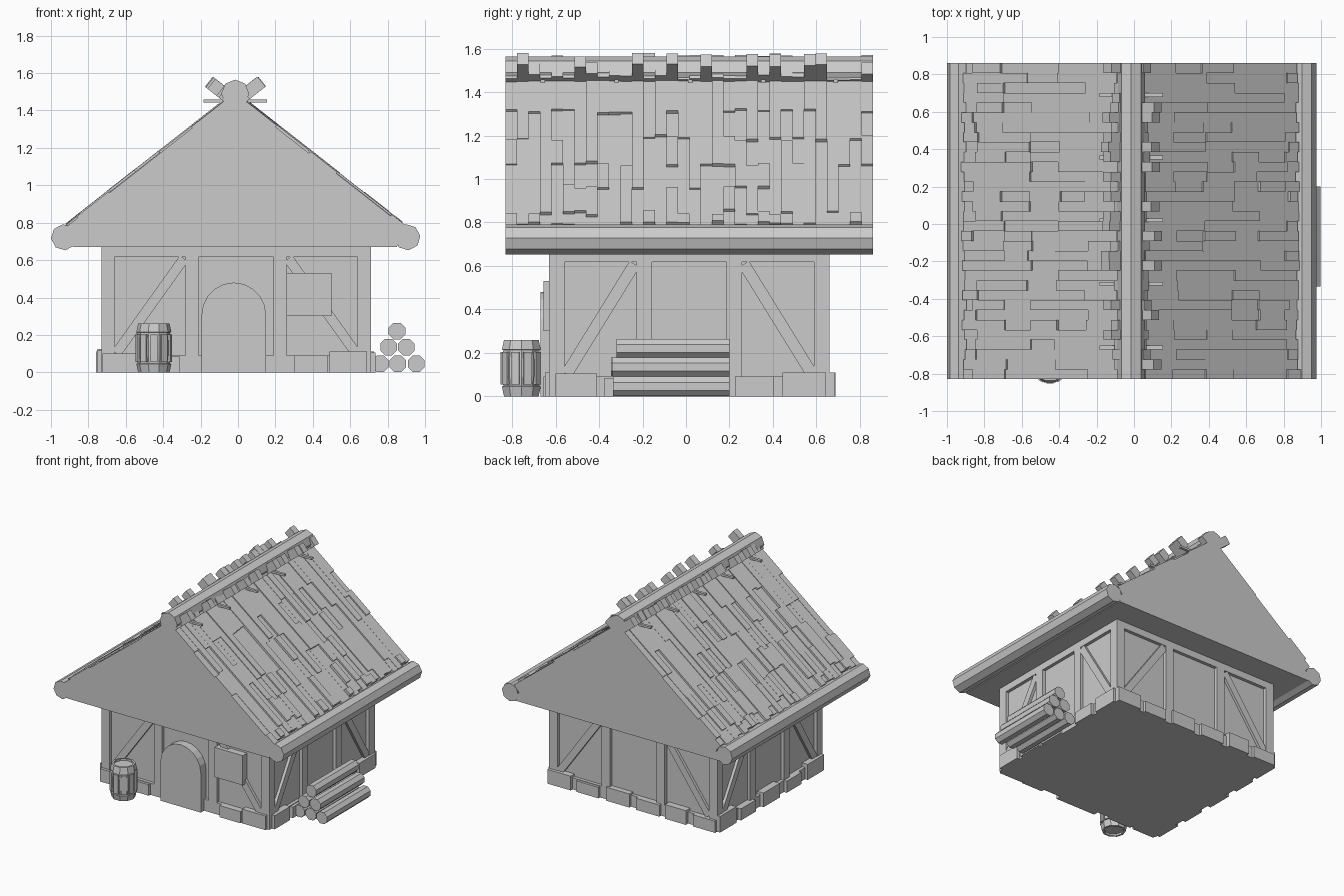
import bpy, bmesh, random
from math import pi, radians, cos, sin, atan2, hypot
from mathutils import Matrix, Vector

if "Cube" in bpy.data.objects:
    bpy.data.objects.remove(bpy.data.objects["Cube"])

random.seed(7)
CX, CY = -0.01, 0.015          # wall centre
RX = -0.015                    # ridge centre
Y0, Y1 = -0.83, 0.86           # roof ends


def finish(name, bm):
    bmesh.ops.recalc_face_normals(bm, faces=bm.faces[:])
    me = bpy.data.meshes.new(name)
    bm.to_mesh(me)
    bm.free()
    ob = bpy.data.objects.new(name, me)
    bpy.context.collection.objects.link(ob)
    return ob


def box(bm, lo, hi, mat=Matrix()):
    lo, hi = Vector(lo), Vector(hi)
    s = hi - lo
    m = mat @ Matrix.Translation((lo + hi) / 2) @ Matrix.Diagonal((s.x, s.y, s.z, 1))
    bmesh.ops.create_cube(bm, size=1, matrix=m)


def prism(bm, pts, y0, y1):
    """Extrude an x-z outline from y0 to y1."""
    f = bm.faces.new([bm.verts.new((x, y0, z)) for x, z in pts])
    r = bmesh.ops.extrude_face_region(bm, geom=[f])
    vs = [v for v in r["geom"] if isinstance(v, bmesh.types.BMVert)]
    bmesh.ops.translate(bm, verts=vs, vec=(0, y1 - y0, 0))


def log(bm, x, z, r, y0, y1, n=8, turn=0.0):
    prism(bm, [(x + r * cos(turn + 2 * pi * i / n), z + r * sin(turn + 2 * pi * i / n))
               for i in range(n)], y0, y1)


# Wall infill core
bm = bmesh.new()
box(bm, (CX - 0.695, CY - 0.62, 0), (CX + 0.695, CY + 0.62, 0.68))
finish("wall_panels", bm)

# Timber frame and foundation stones, wall by wall (u along wall, -y outward)
frame, stones = bmesh.new(), bmesh.new()
FRONT = [(-0.62, 0.19, 0.10), (-0.40, 0.2, 0.085), (0.40, 0.18, 0.09), (0.60, 0.2, 0.11)]
SIDE = [(-0.52, 0.19, 0.105), (-0.29, 0.2, 0.085), (-0.06, 0.2, 0.1),
        (0.30, 0.18, 0.09), (0.53, 0.2, 0.11)]
BACK = [(-0.62, 0.2, 0.11), (-0.38, 0.19, 0.085), (-0.12, 0.2, 0.105),
        (0.14, 0.2, 0.09), (0.38, 0.18, 0.11), (0.62, 0.19, 0.09)]
LEFT = [(-0.54, 0.2, 0.125), (-0.3, 0.18, 0.09), (-0.02, 0.2, 0.11),
        (0.26, 0.18, 0.09), (0.53, 0.2, 0.12)]
for k, blocks in enumerate((FRONT, SIDE, BACK, LEFT)):
    half, dist, inner = (0.72, 0.645, 0.235) if k % 2 == 0 else (0.645, 0.72, 0.207)
    M = Matrix.Translation((CX, CY, 0)) @ Matrix.Rotation(k * pi / 2, 4, 'Z')
    for s in (-1, 1):
        for c in (s * (half - 0.035), s * inner):
            box(frame, (c - 0.035, -dist, 0), (c + 0.035, -dist + 0.07, 0.675), M)
        # diagonal brace running up towards the middle
        ax, az, bx, bz = half - 0.085, 0.11, inner + 0.05, 0.60
        L, a = hypot(ax - bx, bz - az), atan2(bz - az, s * (bx - ax))
        B = M @ Matrix.Translation((s * (ax + bx) / 2, 0, (az + bz) / 2)) @ Matrix.Rotation(-a, 4, 'Y')
        box(frame, (-L / 2 - 0.01, -dist + 0.003, -0.027), (L / 2 + 0.01, -dist + 0.04, 0.027), B)
    box(frame, (-half, -dist, 0), (half, -dist + 0.07, 0.09), M)
    box(frame, (-half, -dist, 0.617), (half, -dist + 0.07, 0.675), M)
    for u, w, h in blocks:
        box(stones, (u - w / 2, -dist - random.uniform(0.018, 0.03), 0),
            (u + w / 2, -dist + 0.05, h), M)
finish("timber_frame", frame)
finish("foundation_stones", stones)

# Arched door
bm = bmesh.new()
pts = [(-0.195, 0), (0.15, 0)] + [
    (-0.0225 + 0.1725 * cos(pi * i / 10), 0.305 + 0.175 * sin(pi * i / 10)) for i in range(11)]
prism(bm, pts, -0.67, -0.60)
finish("door", bm)

# Window shutter
bm = bmesh.new()
box(bm, (0.26, -0.657, 0.30), (0.50, -0.60, 0.53))
finish("window_shutter", bm)

# Solid gable under the planks
bm = bmesh.new()
prism(bm, [(-0.88, 0.67), (0.85, 0.67), (0.86, 0.715), (RX, 1.402), (-0.89, 0.715)], Y0, Y1)
finish("gable", bm)

# Roof planks: columns of stepped boards that cross past the ridge
bm = bmesh.new()
ang = radians(38.1)
N = 32
w = (Y1 - Y0) / N
for side in (1, -1):
    S = Matrix.Translation((RX, 0, 1.40)) @ Matrix.Diagonal((side, 1, 1, 1)) @ Matrix.Rotation(ang, 4, 'Y')
    for i in range(N):
        y = Y0 + i * w
        tip = -random.uniform(0.185, 0.21) if random.random() < 0.25 else -random.uniform(0.09, 0.14)
        end = 1.08 + random.uniform(-0.015, 0.015)
        box(bm, (tip, y, 0), (0.15, y + w, random.uniform(0.062, 0.07)), S)
        cuts = [c + random.uniform(-0.02, 0.02) for c in (0.24, 0.44, 0.63, 0.81, 1.0)
                if random.random() < 0.45]
        edges = [0.0] + cuts + [end]
        t = random.uniform(0.074, 0.084)
        for a, b in zip(edges, edges[1:]):
            box(bm, (a, y, -0.005), (b, y + w, t), S)
            t = random.uniform(0.063, 0.072) if t > 0.073 else random.uniform(0.075, 0.085)
finish("roof_planks", bm)

# Ridge and eave logs
bm = bmesh.new()
log(bm, RX, 1.49, 0.075, Y0, Y1, 8, 0)
finish("ridge_log", bm)
bm = bmesh.new()
for x in (-0.93, 0.905):
    log(bm, x, 0.722, 0.07, Y0, Y1, 8, 0.1)
finish("eave_logs", bm)

# Pegs through the ridge
bm = bmesh.new()
for y in (-0.66, -0.32, 0.02, 0.355, 0.69):
    box(bm, (-0.185, y - 0.01, 1.442), (0.155, y + 0.01, 1.458))
finish("ridge_pegs", bm)

# Firewood pile
bm = bmesh.new()
for x, z, y0 in ((0.76, 0.046, -0.335), (0.855, 0.046, -0.33), (0.953, 0.046, -0.335),
                 (0.805, 0.135, -0.345), (0.90, 0.135, -0.34), (0.85, 0.22, -0.32)):
    log(bm, x, z, 0.048, y0, 0.2, 8, pi / 8)
finish("firewood", bm)

# Barrel: lathe outline with raised hoops and sunken lid
bm = bmesh.new()
prof = [(0, 0.015), (0.07, 0.015), (0.07, 0), (0.084, 0), (0.094, 0.045), (0.087, 0.048), (0.092, 0.09),
        (0.092, 0.17), (0.087, 0.212), (0.094, 0.215), (0.084, 0.26), (0.07, 0.26), (0.07, 0.245), (0, 0.245)]
vs = [bm.verts.new((r, 0, z)) for r, z in prof]
es = [bm.edges.new(p) for p in zip(vs, vs[1:])]
bmesh.ops.spin(bm, geom=vs + es, cent=(0, 0, 0), axis=(0, 0, 1), angle=2 * pi, steps=10, use_merge=True)
bmesh.ops.remove_doubles(bm, verts=bm.verts[:], dist=1e-4)
# raised staves
for i in range(0, 10):
    box(bm, (0.08, -0.019, 0.055), (0.096, 0.019, 0.203), Matrix.Rotation((i + 0.5) * pi / 5, 4, 'Z'))
bmesh.ops.translate(bm, verts=bm.verts[:], vec=(-0.45, -0.758, 0))
finish("barrel", bm)
